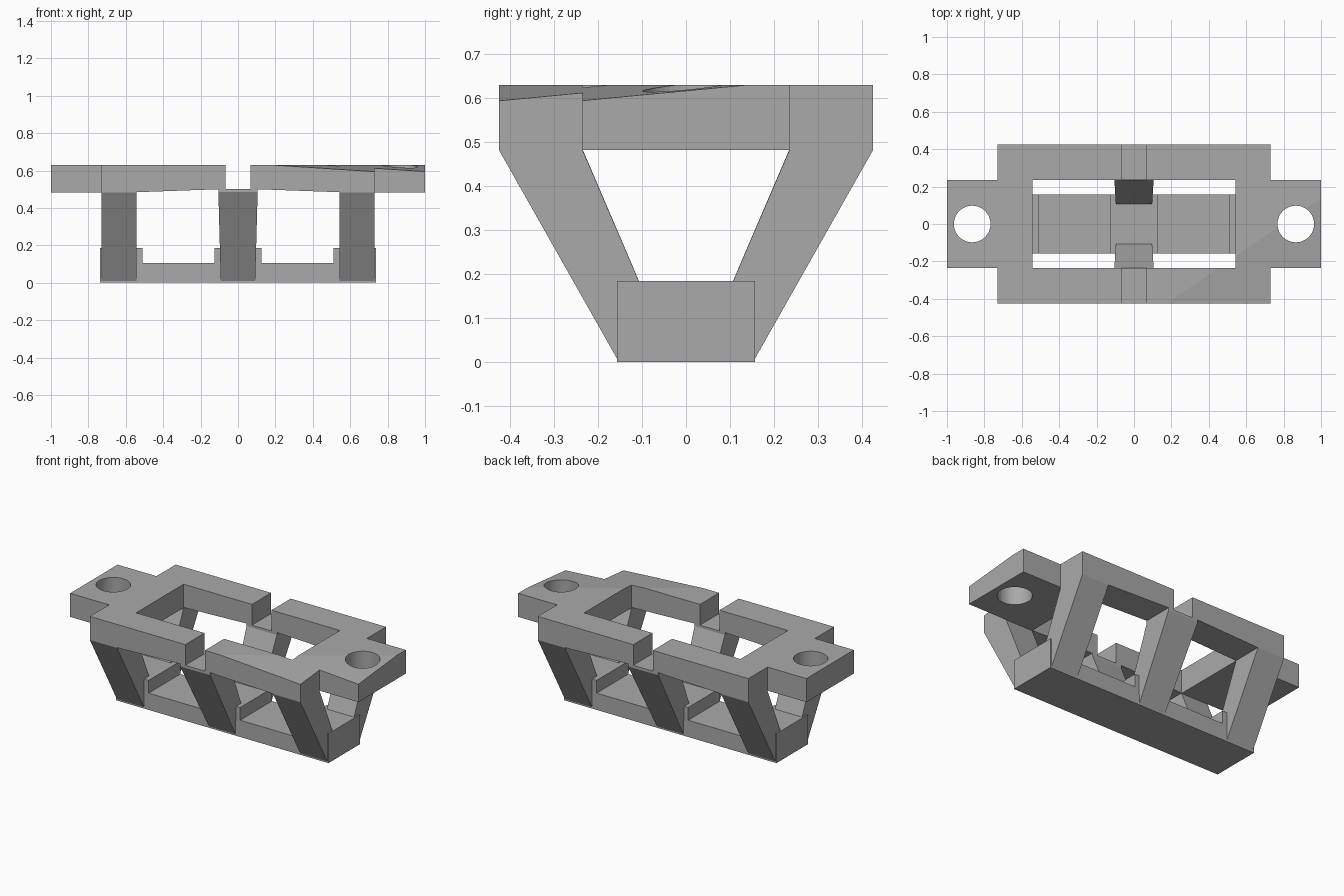
import bpy, bmesh
from mathutils import Vector

cube = bpy.data.objects.get("Cube")
if cube:
    bpy.data.objects.remove(cube, do_unlink=True)

grey = bpy.data.materials.new("plain_grey")
grey.use_nodes = True
grey.diffuse_color = (0.4, 0.4, 0.4, 1)
grey.node_tree.nodes["Principled BSDF"].inputs["Base Color"].default_value = (0.4, 0.4, 0.4, 1)


def loft(name, start, end):
    """Closed solid between two matching 3D outlines."""
    bm = bmesh.new()
    a = [bm.verts.new(p) for p in start]
    b = [bm.verts.new(p) for p in end]
    bm.faces.new(a)
    bm.faces.new(b[::-1])
    for i in range(len(a)):
        j = (i + 1) % len(a)
        bm.faces.new((a[j], a[i], b[i], b[j]))
    bmesh.ops.recalc_face_normals(bm, faces=bm.faces)
    mesh = bpy.data.meshes.new(name)
    bm.to_mesh(mesh)
    bm.free()
    mesh.materials.append(grey)
    obj = bpy.data.objects.new(name, mesh)
    bpy.context.collection.objects.link(obj)
    return obj


def prism(name, outline, y0, y1):
    """Extrude an (x, z) outline along y."""
    return loft(name, [(x, y0, z) for x, z in outline], [(x, y1, z) for x, z in outline])


def cut(target, cutter):
    """Subtract a cutter, bake the result and drop the cutter."""
    cutter.hide_render = True
    mod = target.modifiers.new("cut", "BOOLEAN")
    mod.operation, mod.solver, mod.object = "DIFFERENCE", "EXACT", cutter
    bpy.context.view_layer.update()
    graph = bpy.context.evaluated_depsgraph_get()
    mesh = bpy.data.meshes.new_from_object(target.evaluated_get(graph))
    target.modifiers.clear()
    target.data = mesh
    bpy.data.objects.remove(cutter, do_unlink=True)


# Top plate: cross-shaped outline with a screw tab at each end
TOP, UNDER = 0.63, 0.482
quarter = [(1, 0.235), (0.73, 0.235), (0.73, 0.425)]
half = quarter + [(-x, y) for x, y in reversed(quarter)]
outline = half + [(-x, -y) for x, y in half]
plate = loft("top_plate", [(x, y, UNDER) for x, y in outline], [(x, y, TOP) for x, y in outline])

# Central opening and the slot that splits both rails
cut(plate, prism("opening_cutter", [(-0.542, 0.4), (0.542, 0.4), (0.542, 0.7), (-0.542, 0.7)], -0.235, 0.235))
cut(plate, prism("slot_cutter", [(-0.068, 0.4), (0.068, 0.4), (0.068, 0.7), (-0.068, 0.7)], -0.5, 0.5))

# Rails thin slightly towards the middle on the underside
cut(plate, prism("rail_cutter", [(-0.542, 0.4), (0.542, 0.4), (0.542, 0.484), (0.1, 0.5), (-0.1, 0.5), (-0.542, 0.484)], -0.5, 0.5))

# Screw holes
for side in (-1, 1):
    bpy.ops.mesh.primitive_cylinder_add(vertices=48, radius=0.098, depth=0.6, location=(side * 0.865, 0, 0.55))
    cut(plate, bpy.context.object)

# One front corner of the top face slopes down gently
corners = [(0.0, -0.54), (1.2, -0.54), (1.2, 0.276)]
slope = [Vector((x, y, TOP - 0.065 * (x - 1) + 0.095 * (y - 0.14))) for x, y in corners]
cut(plate, loft("slope_cutter", slope, [Vector((p.x, p.y, 0.8)) for p in slope]))

# Base tray: floor with raised ends and a raised middle
LOW, HIGH = 0.105, 0.185
steps = [(0.738, 0), (0.738, HIGH), (0.51, HIGH), (0.51, LOW), (0.125, LOW), (0.125, HIGH)]
prism("base_tray", steps + [(-x, z) for x, z in reversed(steps)], -0.157, 0.157)


# Slanted legs, lofted from foot to top
def leg(name, side, foot, top, height):
    """foot and top are x ranges; side is -1 for front and 1 for back."""
    def section(xs, inner, outer, z):
        return [(xs[0], side * outer, z), (xs[1], side * outer, z),
                (xs[1], side * inner, z), (xs[0], side * inner, z)]
    loft(name, section(foot, 0.03, 0.155, 0.005), section(top, 0.235, 0.425, height))


for side, place in ((-1, "front"), (1, "back")):
    leg(place + "_middle_leg", side, (-0.092, 0.092), (-0.105, 0.105), 0.484)
    leg(place + "_left_leg", side, (0.542, 0.73), (0.542, 0.73), UNDER)
    leg(place + "_right_leg", side, (-0.73, -0.542), (-0.73, -0.542), UNDER)
    # Small pad joining the middle leg to the split rail
    prism(place + "_middle_pad", [(-0.105, 0.484), (0.105, 0.484), (0.105, 0.5), (-0.105, 0.5)],
          side * 0.235, side * 0.425)
